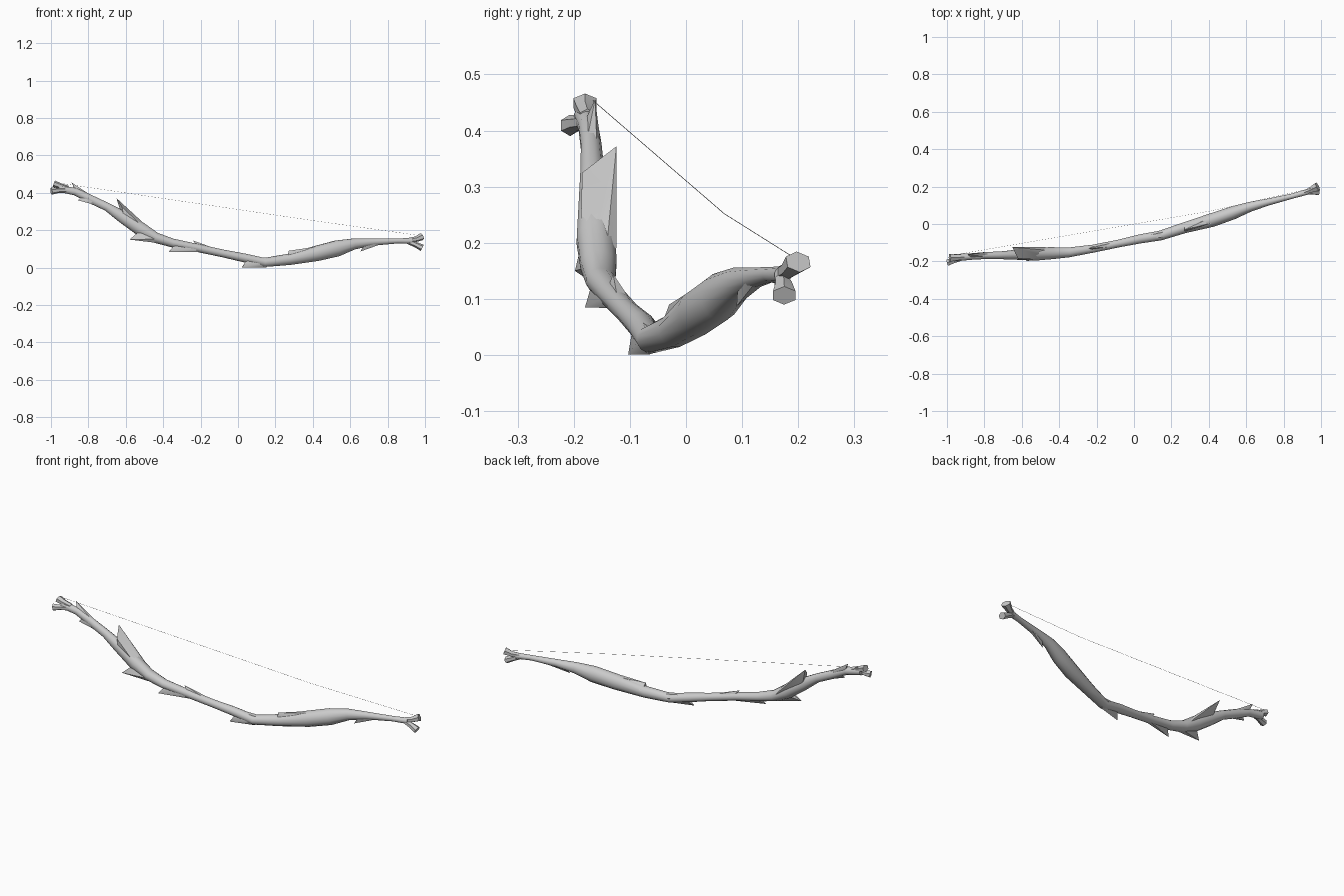
import bpy, bmesh, math
from mathutils import Vector

if "Cube" in bpy.data.objects:
    bpy.data.objects.remove(bpy.data.objects["Cube"])


def finish(bm, name):
    bmesh.ops.recalc_face_normals(bm, faces=bm.faces)
    me = bpy.data.meshes.new(name)
    bm.to_mesh(me)
    bm.free()
    ob = bpy.data.objects.new(name, me)
    bpy.context.collection.objects.link(ob)
    bpy.ops.object.select_all(action='DESELECT')
    ob.select_set(True)
    bpy.context.view_layer.objects.active = ob
    bpy.ops.object.shade_smooth_by_angle(angle=math.radians(35))
    return ob


def loft(name, rings, sides=12):
    """Tube through rings (x, y, z, side radius, vertical radius)."""
    bm = bmesh.new()
    pts = [Vector(r[:3]) for r in rings]
    loops = []
    for i, r in enumerate(rings):
        t = (pts[min(i + 1, len(pts) - 1)] - pts[max(i - 1, 0)]).normalized()
        side = Vector((0, 0, 1)).cross(t).normalized()
        up = t.cross(side)
        loop = []
        for k in range(sides):
            a = 2 * math.pi * (k + 0.5) / sides
            loop.append(bm.verts.new(pts[i] + side * r[3] * math.cos(a) + up * r[4] * math.sin(a)))
        loops.append(loop)
    for a, b in zip(loops, loops[1:]):
        for k in range(sides):
            n = (k + 1) % sides
            bm.faces.new((a[k], a[n], b[n], b[k]))
    bm.faces.new(loops[0])
    bm.faces.new(loops[-1])
    return finish(bm, name)


# Bow body: x, y, z, side radius, vertical radius
limb = [
    (-.96, -.180, .425, .020, .020), (-.87, -.174, .406, .018, .020),
    (-.80, -.169, .372, .019, .023), (-.70, -.167, .325, .022, .023),
    (-.62, -.164, .273, .028, .033), (-.52, -.160, .206, .036, .038),
    (-.44, -.156, .160, .033, .029), (-.35, -.152, .132, .027, .024),
    (-.22, -.132, .106, .022, .022), (-.08, -.104, .076, .021, .021),
    (.03, -.080, .053, .025, .024), (.14, -.062, .028, .027, .025),
    (.27, -.020, .044, .030, .031), (.42, .022, .076, .038, .042),
    (.53, .060, .103, .036, .044), (.62, .092, .127, .027, .030),
    (.72, .118, .137, .019, .020), (.85, .150, .143, .014, .014),
    (.93, .173, .143, .016, .016),
]
loft("bow_body", limb)

# Forked ends
loft("left_upper_fork", [(-.91, -.176, .425, .015, .014), (-.95, -.180, .437, .018, .015),
                         (-.985, -.180, .449, .024, .018)], 6)
loft("left_lower_fork", [(-.91, -.180, .415, .014, .014), (-.96, -.195, .413, .015, .014),
                         (-.998, -.207, .409, .019, .019)], 6)
loft("right_upper_fork", [(.91, .168, .145, .012, .014), (.95, .185, .152, .018, .015),
                          (.982, .200, .166, .026, .020)], 6)
loft("right_lower_fork", [(.91, .168, .140, .012, .014), (.95, .174, .123, .017, .015),
                          (.985, .175, .106, .023, .018)], 6)


def limb_at(x):
    for a, b in zip(limb, limb[1:]):
        if a[0] <= x <= b[0]:
            f = (x - a[0]) / (b[0] - a[0])
            return [p + (q - p) * f for p, q in zip(a, b)]


def splinter(name, tips, x0, x1):
    """Pointed bark flake: hull of its tips with two limb sections."""
    bm = bmesh.new()
    for t in tips:
        bm.verts.new(t)
    for x, s in ((x0, .8), (x1, .95)):
        c = limb_at(x)
        for k in range(6):
            a = k * math.pi / 3
            bm.verts.new((x, c[1] + c[3] * s * math.cos(a), c[2] + c[4] * s * math.sin(a)))
    res = bmesh.ops.convex_hull(bm, input=bm.verts)
    junk = {g for g in res["geom_interior"] + res["geom_unused"] if isinstance(g, bmesh.types.BMVert)}
    bmesh.ops.delete(bm, geom=list(junk), context='VERTS')
    finish(bm, name)


# Splinters along the bow
splinter("large_upper_splinter", [(-.65, -.124, .372), (-.62, -.185, .325), (-.48, -.124, .20)], -.61, -.46)
splinter("large_lower_splinter", [(-.58, -.198, .150)], -.50, -.42)
splinter("grip_lower_splinter", [(-.37, -.180, .085)], -.32, -.20)
splinter("grip_upper_splinter", [(-.24, -.130, .145)], -.20, -.12)
splinter("middle_splinter", [(.02, -.103, .001), (.15, -.065, .001)], .06, .16)
splinter("right_upper_splinter", [(.27, -.030, .090), (.27, -.045, .05), (.27, .008, .06)], .29, .44)
splinter("right_lower_splinter", [(.655, .090, .087)], .69, .76)
splinter("left_upper_splinter", [(-.89, -.162, .456)], -.86, -.77)
splinter("left_lower_splinter", [(-.855, -.186, .360)], -.82, -.76)

# Bow string
loft("bow_string", [(-.96, -.165, .453, .0006, .0006), (.40, .068, .252, .0006, .0006),
                    (.97, .195, .172, .0006, .0006)], 4)
